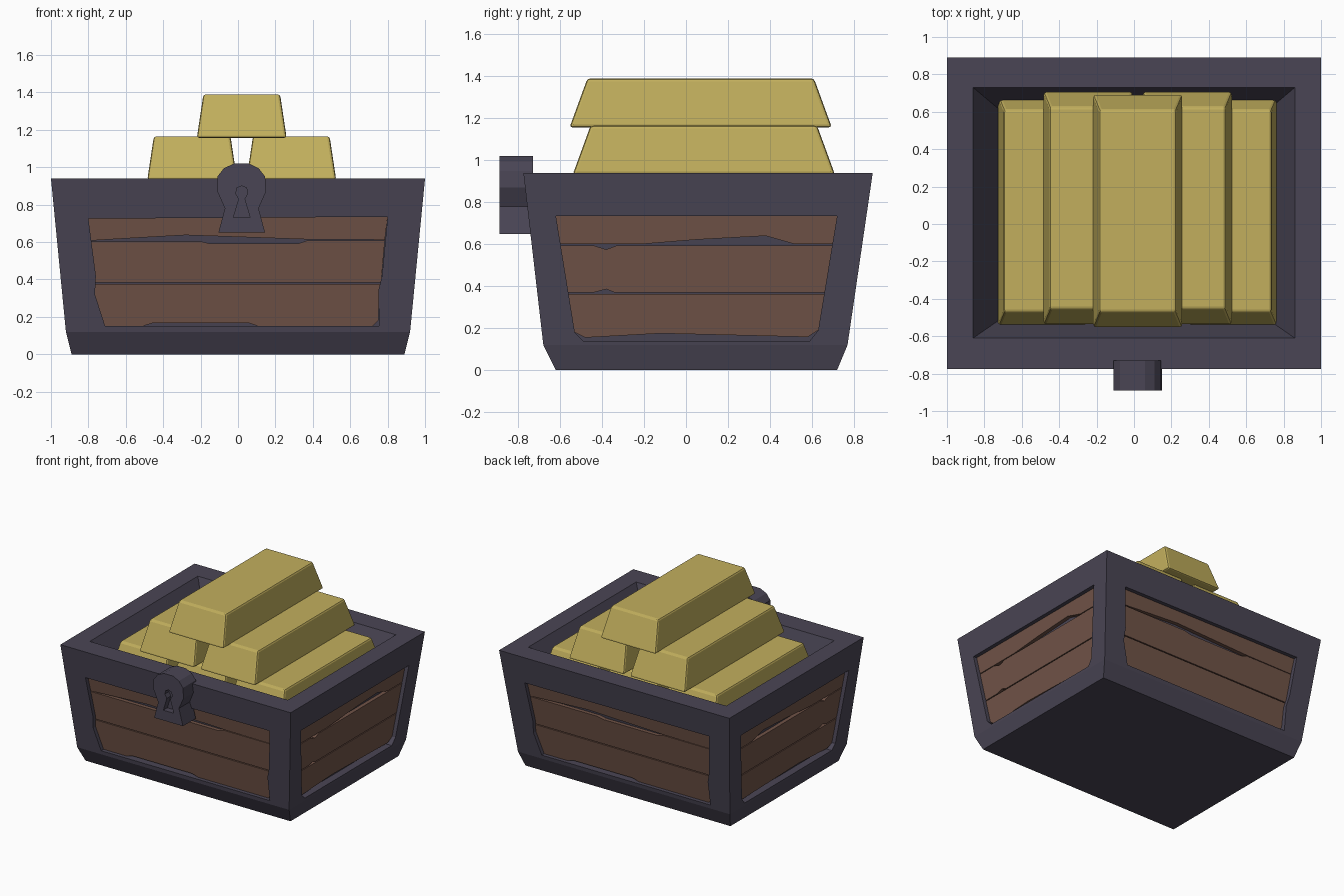
import bpy, bmesh

if "Cube" in bpy.data.objects:
    bpy.data.objects.remove(bpy.data.objects["Cube"])


def material(name, rgb):
    m = bpy.data.materials.new(name)
    m.diffuse_color = (*rgb, 1)
    m.use_nodes = True
    m.node_tree.nodes["Principled BSDF"].inputs["Base Color"].default_value = m.diffuse_color
    return m


METAL = material("dark_metal", (0.068, 0.060, 0.090))
WOOD = material("wood", (0.165, 0.088, 0.064))
GOLD = material("gold", (0.54, 0.43, 0.11))


def loft(name, rings, mat=None):
    """Closed solid skinned through rings of equal point count."""
    bm = bmesh.new()
    vs = [[bm.verts.new(p) for p in r] for r in rings]
    n = len(rings[0])
    for a, b in zip(vs, vs[1:]):
        for i in range(n):
            j = (i + 1) % n
            bm.faces.new((a[i], a[j], b[j], b[i]))
    bm.faces.new(vs[0])
    bm.faces.new(vs[-1])
    bmesh.ops.recalc_face_normals(bm, faces=bm.faces)
    me = bpy.data.meshes.new(name)
    bm.to_mesh(me)
    bm.free()
    ob = bpy.data.objects.new(name, me)
    bpy.context.collection.objects.link(ob)
    if mat:
        me.materials.append(mat)
    return ob


def cut(target, cutter):
    cutter.hide_render = True
    cutter.hide_viewport = True
    cutter.display_type = 'WIRE'
    m = target.modifiers.new("cut", 'BOOLEAN')
    m.operation = 'DIFFERENCE'
    m.solver = 'EXACT'
    m.object = cutter


def rect(x0, x1, y0, y1, z):
    return [(x0, y0, z), (x1, y0, z), (x1, y1, z), (x0, y1, z)]


# Chest body: flared outside, flat rim, sloping inner walls down to the floor
body = loft("chest_frame", [
    rect(-.89, .89, -.62, .72, 0),
    rect(-.92, .92, -.68, .77, .12),
    rect(-1, 1, -.775, .89, .94),
    rect(-.86, .86, -.61, .73, .94),
    rect(-.73, .73, -.52, .62, .70)], METAL)

# Side walls: outward offset at z = .12 and z = .94, and direction mapping
SIDES = {
    "front": (.68, .775, lambda u, o, z: (u, -o, z)),
    "back": (.77, .89, lambda u, o, z: (-u, o, z)),
    "right": (.92, 1.0, lambda u, o, z: (o, u, z)),
    "left": (.92, 1.0, lambda u, o, z: (-o, u, z)),
}

# Openings and chipped planks as (along wall, height) outlines
LONG_OPEN = [(-.80, .725), (.80, .735), (.77, .42), (.75, .34), (.755, .15),
             (-.71, .15), (-.765, .32), (-.76, .42)]
LONG_PLANKS = {
    "top": [(-.80, .725), (.80, .735), (.785, .612), (.38, .614), (-.28, .637),
            (-.55, .622), (-.785, .608)],
    "middle": [(-.785, .604), (-.20, .604), (-.15, .592), (.32, .592),
               (.37, .608), (.785, .608), (.765, .384), (-.765, .384)],
    "bottom": [(-.765, .377), (.765, .377), (.75, .34), (.75, .18), (.72, .15),
               (.11, .15), (.06, .166), (-.46, .166), (-.51, .15), (-.71, .15),
               (-.765, .32)],
}
SHORT_OPEN = [(-.62, .735), (.72, .735), (.63, .19), (.59, .14), (-.49, .14),
              (-.53, .18)]
SHORT_PLANKS = {
    "top": [(-.62, .735), (.72, .735), (.70, .60), (.52, .60), (.38, .64),
            (.05, .622), (-.22, .60), (-.60, .60)],
    "middle": [(-.60, .594), (-.44, .594), (-.38, .575), (-.33, .594),
               (.70, .594), (.66, .37), (-.34, .37), (-.38, .386), (-.44, .37),
               (-.565, .37)],
    "bottom": [(-.565, .363), (.66, .363), (.63, .19), (.58, .158),
               (-.12, .175), (-.48, .155), (-.53, .18)],
}

for side, (o0, o1, place) in SIDES.items():
    def wall(pts, depth):
        return [place(u, o0 + (o1 - o0) * (z - .12) / .82 - depth, z) for u, z in pts]

    is_long = side in ("front", "back")
    opening = LONG_OPEN if is_long else SHORT_OPEN
    cut(body, loft(side + "_opening_cutter", [wall(opening, -.06), wall(opening, .06)]))
    for row, pts in (LONG_PLANKS if is_long else SHORT_PLANKS).items():
        loft(f"{side}_{row}_plank", [wall(pts, .03), wall(pts, .065)], WOOD)

# Lock plate with keyhole
LOCK = [(-.105, .65), (.145, .65), (.11, .78), (.15, .87), (.145, .95),
        (.11, .995), (.06, 1.02), (-.02, 1.02), (-.075, .995), (-.11, .95),
        (-.11, .87), (-.07, .78)]
KEYHOLE = [(-.025, .73), (.065, .73), (.035, .83), (.052, .86), (.045, .89),
           (.02, .90), (-.005, .89), (-.012, .86), (.005, .83)]


def slab(name, pts, y0, y1, mat=None):
    return loft(name, [[(x, y, z) for x, z in pts] for y in (y0, y1)], mat)


lock = slab("lock", LOCK, -.89, -.73, METAL)
cut(lock, slab("keyhole_cutter", KEYHOLE, -.95, -.84))

# Gold bars stacked 3-2-1
ROWS = [(.70, (-.49, .02, .53), .07), (.932, (-.245, .285), .085), (1.157, (.02,), .07)]
for r, (z, centres, cy) in enumerate(ROWS):
    for i, cx in enumerate(centres):
        bar = loft(f"gold_bar_{r + 1}_{i + 1}", [
            rect(cx - .24, cx + .24, cy - .625, cy + .625, z),
            rect(cx - .205, cx + .205, cy - .54, cy + .54, z + .233)], GOLD)
        b = bar.modifiers.new("soft_edges", 'BEVEL')
        b.width = .014
        b.segments = 2
